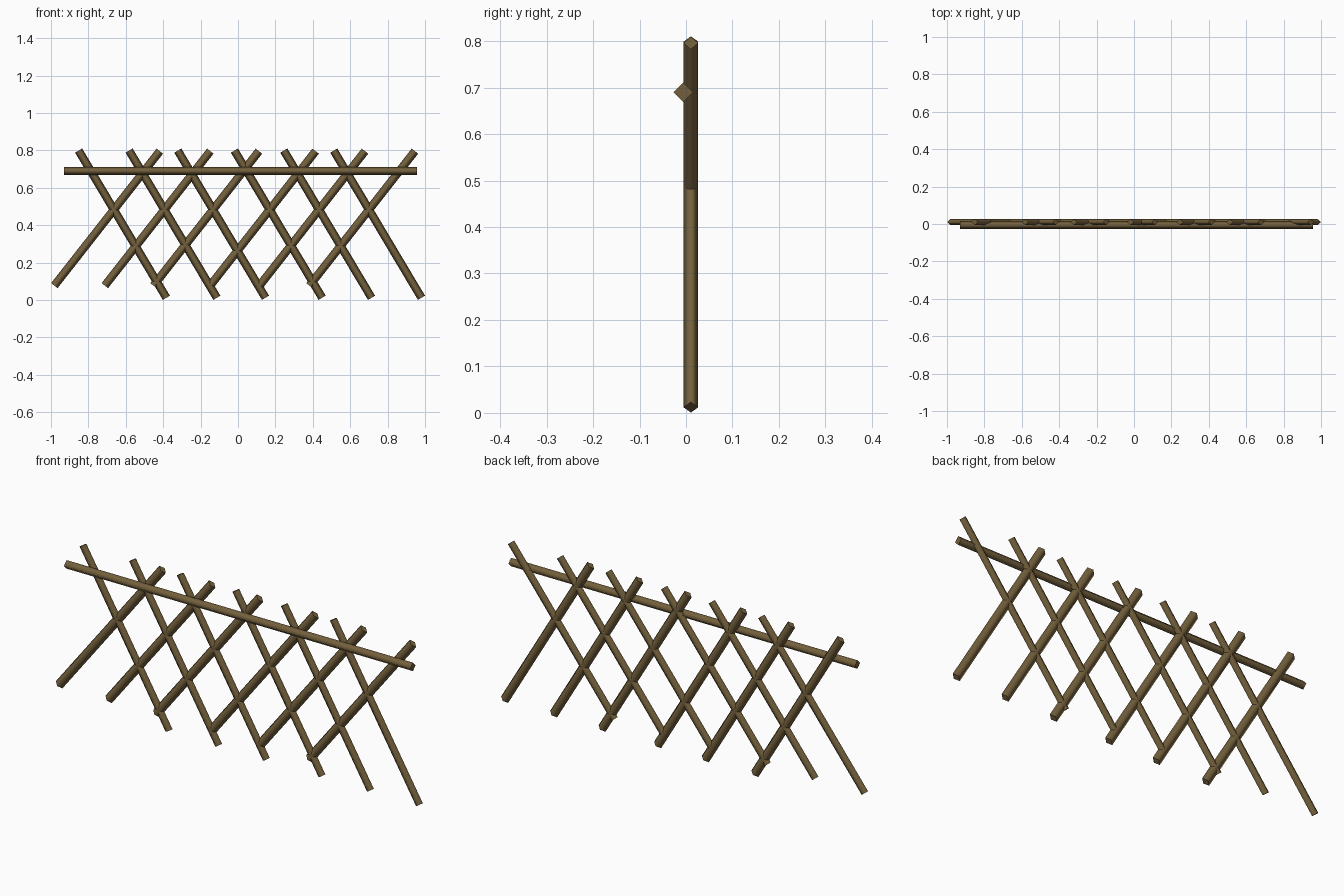
import bpy, bmesh
from mathutils import Vector

if "Cube" in bpy.data.objects:
    bpy.data.objects.remove(bpy.data.objects["Cube"])

wood = bpy.data.materials.new("weathered brown wood")
wood.diffuse_color = (0.175, 0.118, 0.046, 1)
wood.use_nodes = True
wood.node_tree.nodes["Principled BSDF"].inputs["Base Color"].default_value = wood.diffuse_color


def pole(name, start, end, half_width, half_depth):
    """Four-sided diamond pole lying in the xz plane, between two points."""
    a, b = Vector(start), Vector(end)
    along = (b - a).normalized()
    depth = Vector((0, 1, 0))
    side = depth.cross(along)
    ring = [side * half_width, depth * half_depth,
            -side * half_width, -depth * half_depth]
    bm = bmesh.new()
    low = [bm.verts.new(a + r) for r in ring]
    high = [bm.verts.new(b + r) for r in ring]
    caps = [bm.faces.new(low), bm.faces.new(high)]
    for i in range(4):
        j = (i + 1) % 4
        bm.faces.new((low[i], low[j], high[j], high[i])).smooth = True
    # keep the end caps crisp
    for cap in caps:
        for e in cap.edges:
            e.smooth = False
    bmesh.ops.recalc_face_normals(bm, faces=bm.faces)
    me = bpy.data.meshes.new(name)
    bm.to_mesh(me)
    bm.free()
    me.materials.append(wood)
    ob = bpy.data.objects.new(name, me)
    bpy.context.collection.objects.link(ob)


# crossed lattice slats
for n, dx in enumerate((0, 0.27, 0.53, 0.833, 1.097, 1.364), 1):
    pole(f"falling_slat_{n}", (-0.383 + dx, 0.0105, 0.012),
         (-0.852 + dx, 0.0105, 0.799), 0.022, 0.0158)
    pole(f"rising_slat_{n}", (-0.982 + dx, 0.0105, 0.077),
         (-0.418 + dx, 0.0105, 0.796), 0.022, 0.0158)

# horizontal rail on the front
pole("top_rail", (-0.93, -0.0055, 0.69), (0.957, -0.0055, 0.69), 0.021, 0.021)
